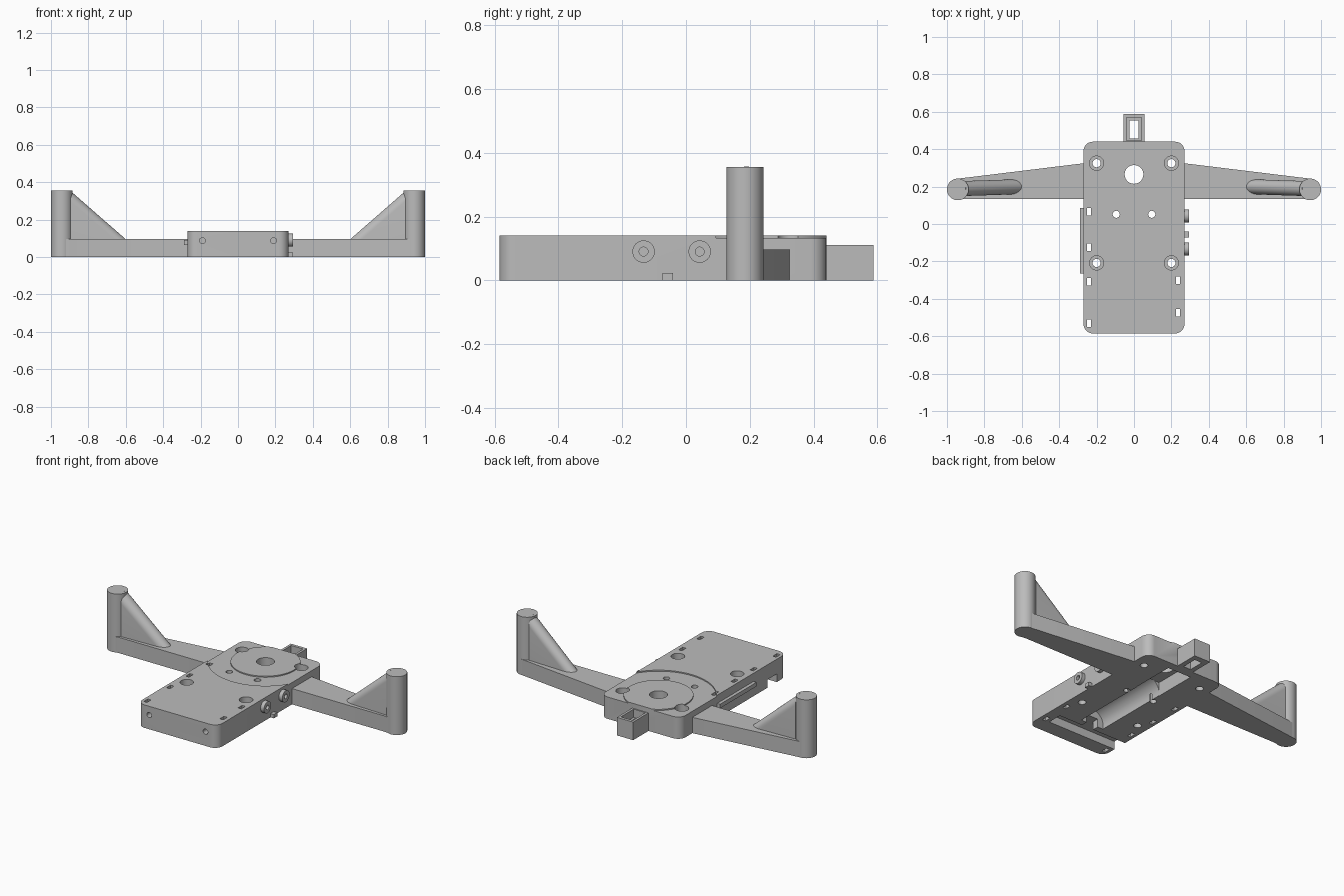
import bpy, bmesh, math
from mathutils import Matrix, Vector

if "Cube" in bpy.data.objects:
    bpy.data.objects.remove(bpy.data.objects["Cube"], do_unlink=True)

GREY = (0.5, 0.5, 0.5, 1)
grey = bpy.data.materials.new("plain_grey")
grey.use_nodes = True
grey.diffuse_color = GREY
grey.node_tree.nodes["Principled BSDF"].inputs["Base Color"].default_value = GREY


def make(name, bm):
    bmesh.ops.recalc_face_normals(bm, faces=bm.faces)
    mesh = bpy.data.meshes.new(name)
    bm.to_mesh(mesh)
    bm.free()
    obj = bpy.data.objects.new(name, mesh)
    bpy.context.collection.objects.link(obj)
    mesh.materials.append(grey)
    return obj


def prism(name, outline, z0, z1):
    bm = bmesh.new()
    face = bm.faces.new([bm.verts.new((x, y, z0)) for x, y in outline])
    top = bmesh.ops.extrude_face_region(bm, geom=[face])["geom"]
    bmesh.ops.translate(bm, vec=(0, 0, z1 - z0),
                        verts=[v for v in top if isinstance(v, bmesh.types.BMVert)])
    return make(name, bm)


def box(name, x0, x1, y0, y1, z0, z1):
    return prism(name, [(x0, y0), (x1, y0), (x1, y1), (x0, y1)], z0, z1)


def cylinder(name, a, b, r, sides=40):
    a, b = Vector(a), Vector(b)
    turn = (b - a).to_track_quat("Z", "Y").to_matrix().to_4x4()
    bm = bmesh.new()
    bmesh.ops.create_cone(bm, cap_ends=True, segments=sides, radius1=r, radius2=r,
                          depth=(b - a).length,
                          matrix=Matrix.Translation((a + b) / 2) @ turn)
    return make(name, bm)


def upright(name, x, y, r, z0, z1, sides=40):
    return cylinder(name, (x, y, z0), (x, y, z1), r, sides)


def combine(obj, tool, operation="DIFFERENCE"):
    tool.hide_render = True
    mod = obj.modifiers.new("cut", "BOOLEAN")
    mod.operation = operation
    mod.solver = "EXACT"
    mod.object = tool
    bpy.ops.object.select_all(action="DESELECT")
    bpy.context.view_layer.objects.active = obj
    bpy.ops.object.modifier_apply(modifier=mod.name)
    bpy.data.objects.remove(tool, do_unlink=True)


def arc(cx, cy, r, start, end, steps):
    angles = [math.radians(start + (end - start) * i / steps) for i in range(steps + 1)]
    return [(cx + r * math.cos(t), cy + r * math.sin(t)) for t in angles]


# Main plate with rounded corners
W, FRONT, BACK, TOP, R = 0.27, -0.585, 0.44, 0.14, 0.05
outline = (arc(W - R, BACK - R, R, 0, 90, 8) + arc(R - W, BACK - R, R, 90, 180, 8)
           + arc(R - W, FRONT + R, R, 180, 270, 8) + arc(W - R, FRONT + R, R, 270, 360, 8))
body = prism("main_body", outline, 0, TOP)

# Shallow ring recess around the raised disc
PIVOT = 0.265
ring = upright("ring_cutter", 0, PIVOT, 0.32, 0.133, 0.2, 96)
combine(ring, upright("disc_cutter", 0, PIVOT, 0.193, 0.1, 0.3, 72))
combine(body, ring)

# Underside pocket, arched tube bay and side cable channel
combine(body, box("pocket_cutter", -0.08, 0.08, 0.12, 0.39, -0.05, 0.085))
combine(body, cylinder("bay_cutter", (0, -0.36, 0.02), (0, 0.121, 0.02), 0.08, 48))
combine(body, box("channel_cutter", -0.4, 0.2, -0.49, -0.4, -0.05, 0.05))
combine(body, box("link_cutter", -0.04, 0.04, -0.41, -0.35, -0.05, 0.05))

# Pivot hole, pilot holes and counterbored screw holes
combine(body, upright("pivot_cutter", 0, PIVOT, 0.05, -0.1, 0.3))
for side in (-1, 1):
    combine(body, upright("pilot_cutter", side * 0.095, 0.052, 0.019, -0.1, 0.3, 24))
    for y in (0.325, -0.208):
        combine(body, upright("screw_cutter", side * 0.2, y, 0.022, -0.1, 0.3, 24))
        combine(body, upright("head_cutter", side * 0.2, y, 0.038, 0.09, 0.3, 32))
    x = side * 0.19
    combine(body, cylinder("front_hole_cutter", (x, -0.7, 0.087), (x, -0.52, 0.087), 0.016, 24))

# Tie slots along the edges
slots = [(-0.24, y) for y in (0.065, -0.125, -0.31, -0.53)] + [(0.235, -0.3), (0.235, -0.475)]
for x, y in slots:
    combine(body, box("slot_cutter", x - 0.011, x + 0.011, y - 0.02, y + 0.02, -0.1, 0.3))

# Rear socket with a stepped opening
socket = box("rear_socket", -0.055, 0.055, 0.435, 0.588, 0, 0.11)
combine(socket, box("step_cutter", -0.04, 0.04, 0.447, 0.57, 0.06, 0.2))
combine(socket, box("opening_cutter", -0.025, 0.025, 0.456, 0.553, -0.1, 0.2))

# Side connectors, small tab and side rail
parts = [body, socket]
for label, y in (("front", -0.133), ("rear", 0.043)):
    port = cylinder(label + "_port", (0.26, y, 0.09), (0.293, y, 0.09), 0.035)
    combine(port, cylinder("port_cutter", (0.272, y, 0.09), (0.4, y, 0.09), 0.014, 24))
    parts.append(port)
parts.append(box("side_tab", 0.26, 0.293, -0.073, -0.04, 0, 0.023))
parts.append(box("side_rail", -0.29, -0.26, -0.265, 0.085, 0.065, 0.09))


def gusset(name, side):
    """Sloping brace with a rounded upper edge."""
    bm = bmesh.new()
    for x, y, z in ((0.6, 0.2, 0.095), (0.9, 0.19, 0.357)):
        for i in range(17):
            t = math.pi * i / 16
            bm.verts.new((side * x, y + 0.04 * math.cos(t), z - 0.054 * (1 - math.sin(t))))
        for dy in (-0.04, 0.04):
            bm.verts.new((side * x, y + dy, 0.03))
    bmesh.ops.convex_hull(bm, input=bm.verts)
    bmesh.ops.dissolve_limit(bm, angle_limit=0.01, verts=bm.verts, edges=bm.edges)
    return make(name, bm)


# Tapered arms, upright posts and braces on both sides
END, POST_Y, POST_R = 0.942, 0.185, 0.058
for side, label in ((1, "left"), (-1, "right")):
    tip = arc(END, POST_Y, POST_R - 0.001, -90, 83, 16)
    plan = [(0.25, 0.135), (0.9, 0.135)] + tip + [(0.25, 0.327)]
    parts.append(prism(label + "_arm", [(side * x, y) for x, y in plan], 0, 0.096))
    parts.append(upright(label + "_post", side * END, POST_Y, POST_R, 0, 0.356, 48))
    parts.append(gusset(label + "_brace", side))

# Smooth round surfaces while keeping crisp edges
bpy.ops.object.select_all(action="DESELECT")
for obj in parts:
    obj.select_set(True)
bpy.context.view_layer.objects.active = body
bpy.ops.object.shade_smooth_by_angle(angle=math.radians(30))
